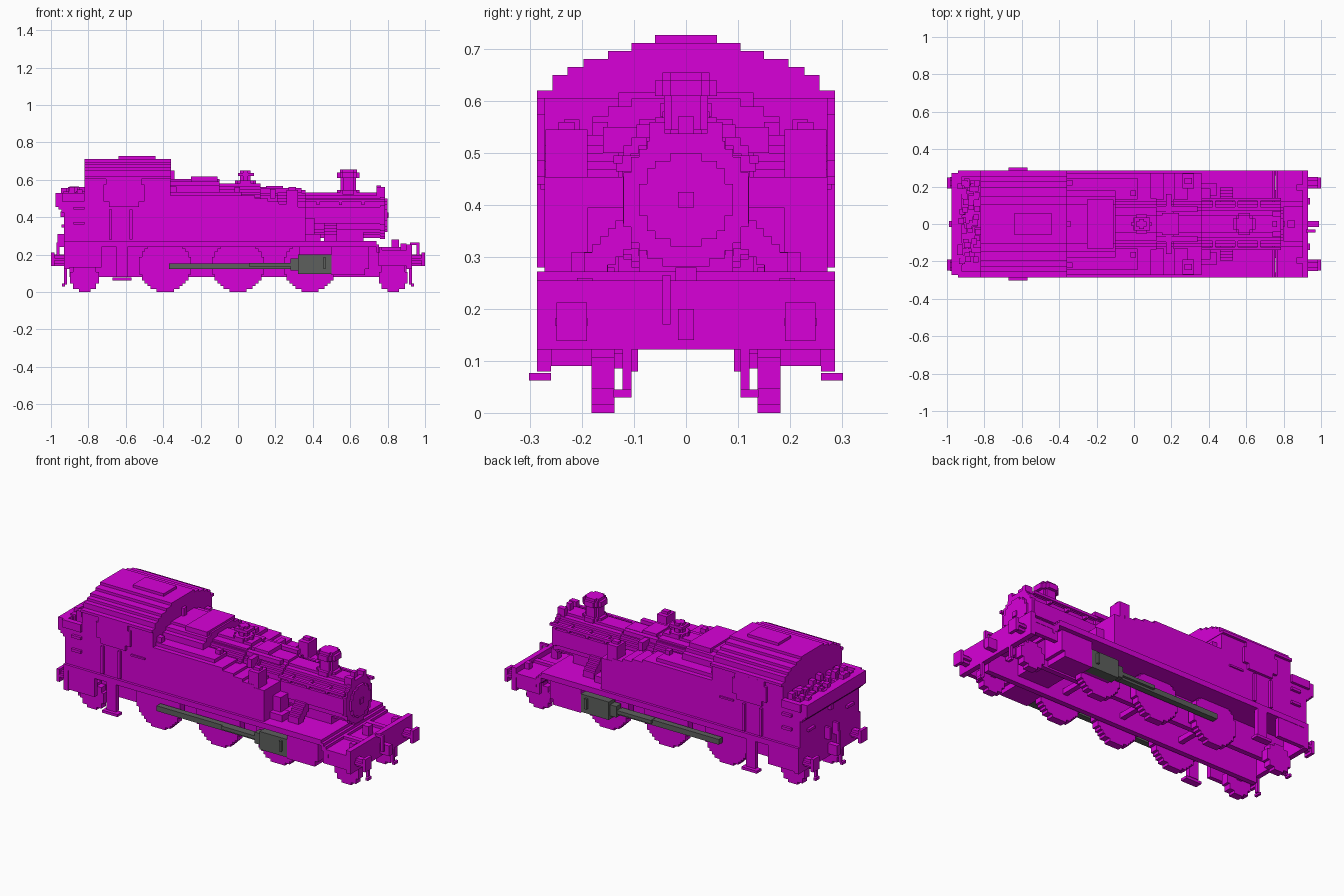
import bpy
import bmesh
import math
import random
from mathutils import Vector

STEP = .0152
random.seed(4)

default_cube = bpy.data.objects.get("Cube")
if default_cube:
    bpy.data.objects.remove(default_cube, do_unlink=True)


def make_material(name, colour):
    material = bpy.data.materials.new(name)
    material.use_nodes = True
    material.diffuse_color = colour
    material.node_tree.nodes["Principled BSDF"].inputs["Base Color"].default_value = colour
    return material


MAGENTA = make_material("magenta paint", (.69, 0, .69, 1))
GREY = make_material("dark grey metal", (.11, .115, .11, 1))


def finish(name, bm, material):
    bmesh.ops.recalc_face_normals(bm, faces=bm.faces)
    mesh = bpy.data.meshes.new(name)
    bm.to_mesh(mesh)
    bm.free()
    mesh.materials.append(material)
    part = bpy.data.objects.new(name, mesh)
    bpy.context.collection.objects.link(part)
    return part


def box(name, x, y, z, material=MAGENTA):
    """Axis-aligned block from three (low, high) ranges."""
    bm = bmesh.new()
    bmesh.ops.create_cube(bm, size=1)
    for vert in bm.verts:
        for axis, (low, high) in enumerate((x, y, z)):
            vert.co[axis] = high if vert.co[axis] > 0 else low
    return finish(name, bm, material)


def pair(name, x, y, z, material=MAGENTA):
    """The same block on both long sides."""
    box("front_" + name, x, (-y[1], -y[0]), z, material)
    box("back_" + name, x, y, z, material)


def prism(name, axis, outline, low, high, material=MAGENTA):
    """Extrude an outline of (u, v) points along an axis."""
    bm = bmesh.new()
    place = {"x": lambda u, v: (low, u, v),
             "y": lambda u, v: (u, low, v),
             "z": lambda u, v: (u, v, low)}[axis]
    face = bm.faces.new([bm.verts.new(place(u, v)) for u, v in outline])
    result = bmesh.ops.extrude_face_region(bm, geom=[face])
    offset = Vector([high - low if axis == a else 0 for a in "xyz"])
    moved = [g for g in result["geom"] if isinstance(g, bmesh.types.BMVert)]
    bmesh.ops.translate(bm, verts=moved, vec=offset)
    return finish(name, bm, material)


def stairs(rows, u_mid=0):
    """Symmetric stepped outline from (half width, bottom, top) rows."""
    right = []
    for half, bottom, top in rows:
        right += [(half, bottom), (half, top)]
    return [(u_mid + u, v) for u, v in right] + [(u_mid - u, v) for u, v in reversed(right)]


def stepped_disc(name, axis, u, v, radius, low, high, material=MAGENTA):
    """Cylinder with a blocky stair-step outline."""
    count = max(3, round(2 * radius / STEP))
    size = 2 * radius / count
    rows = []
    for i in range(count):
        bottom = -radius + i * size
        middle = bottom + size / 2
        half = math.sqrt(radius ** 2 - middle ** 2)
        half = max(size, round(half / size) * size)
        if rows and abs(rows[-1][0] - half) < size / 9:
            rows[-1][2] = v + bottom + size
        else:
            rows.append([half, v + bottom, v + bottom + size])
    return prism(name, axis, stairs(rows, u), low, high, material)


# Footplate with a stepped drop at the smokebox end, and both buffer beams
box("footplate", (-.93, .74), (-.287, .287), (.24, .272))
for i in range(3):
    box(f"footplate_step_{i}", (.74 + i * STEP, .755 + i * STEP), (-.287, .287),
        (.21 - i * STEP, .255 - i * STEP))
box("low_footplate", (.77, .93), (-.287, .287), (.2, .225))
box("smokebox_end_beam", (.9, .93), (-.287, .287), (.122, .255))
box("bunker_end_beam", (-.93, -.9), (-.287, .287), (.122, .255))

# Frames under the footplate
pair("main_frame", (-.9, .9), (.092, .122), (.08, .24))
pair("bunker_valance", (-.9, -.73), (.26, .285), (.13, .24))
pair("front_valance", (.75, .9), (.26, .285), (.14, .21))

# Wheels and axles
for side, sign in (("front", -1), ("back", 1)):
    low, high = sorted((sign * .138, sign * .182))
    for x in (-.39, 0, .385):
        stepped_disc(side + "_driving_wheel", "y", x, .14, .14, low, high)
    for x in (-.82, .83):
        stepped_disc(side + "_carrying_wheel", "y", x, .077, .077, low, high)
for x in (-.39, 0, .385):
    box("driving_axle", (x - STEP, x + STEP), (-.14, .14), (.125, .155))
for x in (-.82, .83):
    pair("axle_stub", (x - STEP, x + STEP), (.1, .14), (.085, .115))

# Cylinders, rods and the fairing ahead of them
pair("cylinder", (.32, .5), (.2, .258), (.095, .2), GREY)
pair("cylinder_front_cover", (.455, .47), (.2, .272), (.125, .185), GREY)
pair("piston_gland", (.28, .32), (.2, .245), (.115, .18), GREY)
pair("connecting_rod", (-.37, .28), (.19, .225), (.122, .153), GREY)
pair("crosshead", (.06, .28), (.2, .24), (.135, .155), GREY)
pair("cylinder_backing", (.33, .5), (.183, .2), (.095, .24))
box("cylinder_fairing", (.5, .7), (-.26, .26), (.122, .24))
pair("fairing_base", (.5, .68), (.092, .26), (.09, .122))

# Side tanks, stepping down towards the smokebox
ends = [-.36, .09, .16, .22, .29, .36]
for i in range(len(ends) - 1):
    pair("side_tank", (ends[i], ends[i + 1]), (.13, .272), (.272, .515 - i * STEP))
pair("tank_shoulder", (-.36, .02), (.13, .245), (.515, .535))
for side, y in (("front", -.23), ("back", .23)):
    stepped_disc(side + "_tank_filler", "z", .29, y, .04, .45, .545)
    box(side + "_filler_clip", (.27, .31), (y - STEP, y + STEP), (.545, .56))

# Square-shouldered firebox, tapering boiler and smokebox
firebox_rows = [(.2, .27, .53), (.18, .53, .57), (.15, .57, .59), (.105, .59, .605)]
prism("firebox", "x", stairs(firebox_rows), -.36, -.1)
for name, x, radius, middle in (("boiler_rear", (-.1, .12), .165, .415),
                                ("boiler_middle", (.12, .21), .15, .41),
                                ("boiler_front", (.21, .36), .137, .408),
                                ("smokebox", (.36, .77), .121, .41),
                                ("smokebox_ring", (.76, .785), .128, .41),
                                ("smokebox_door", (.785, .798), .09, .41)):
    stepped_disc(name, "x", 0, middle, radius, *x)
box("firebox_cover", (-.25, -.11), (-.13, .13), (.59, .617))
box("door_handle", (.79, .805), (-STEP, STEP), (.395, .425))
box("smokebox_saddle", (.49, .67), (-.09, .09), (.26, .33))
pair("boiler_handrail", (.36, .785), (.122, .14), (.48, .495))
for x in (.42, .54, .66):
    pair("handrail_post", (x, x + STEP), (.09, .135), (.465, .495))
pair("smokebox_lamp_iron", (.74, .785), (.04, .07), (.51, .56))
box("top_lamp_iron", (.74, .765), (-STEP, STEP), (.53, .57))
for i in range(6):
    y = .09 + i * STEP
    pair("steam_pipe", (.46, .53), (y, y + .03), (.33 - i * STEP, .385 - i * STEP))
pair("footplate_toolbox", (.36, .44), (.15, .22), (.27, .31))
pair("lubricator", (.36, .41), (.12, .19), (.31, .395))

# Chimney, dome and boiler-top fittings
stepped_disc("chimney_base", "z", .59, 0, .06, .52, .545)
stepped_disc("chimney", "z", .59, 0, .042, .54, .61)
stepped_disc("chimney_cap", "z", .59, 0, .06, .61, .64)
stepped_disc("chimney_rim", "z", .59, 0, .045, .64, .655)
stepped_disc("dome", "z", .04, 0, .05, .57, .595)
stepped_disc("safety_valve", "z", .04, 0, .028, .59, .65)
box("valve_cap", (.0, .085), (-.035, .035), (.62, .637))
box("top_feed", (.15, .24), (-.06, .06), (.54, .568))
pair("feed_pipe", (-.1, .34), (.065, .095), (.53, .555))
pair("feed_branch", (.17, .2), (.06, .16), (.5, .55))
pair("tank_vent", (-.02, .01), (.15, .18), (.52, .56))
box("whistle", (-.36, -.34), (-STEP, STEP), (.6, .65))
pair("tank_lifting_eye", (-.36, -.33), (.205, .235), (.53, .565))

# Cab with raised window panels, door edges and grab rails
box("cab", (-.82, -.36), (-.272, .272), (.27, .62))
window_rows = [(.08, .455, .485), (.11, .485, .575), (.095, .575, .605)]
for side, y in (("front", -.287), ("back", .272)):
    prism(side + "_cab_window", "y", stairs(window_rows, -.61), y, y + STEP)
for x in (-.69, -.58):
    pair("cab_grab_rail", (x, x + STEP), (.272, .287), (.28, .44))
pair("cab_beading", (-.5, -.41), (.272, .28), (.43, .44))

# Stepped arched roof with a sliding vent
roof_widths = (.287, .257, .257, .228, .197, .15, .105)
roof_rows = [(half, .605 + i * STEP, .605 + (i + 1) * STEP) for i, half in enumerate(roof_widths)]
prism("cab_roof", "x", stairs(roof_rows), -.82, -.357)
box("roof_vent", (-.64, -.44), (-.06, .06), (.71, .727))

# Bunker with flared top, coal and rear fittings
box("bunker", (-.93, -.82), (-.272, .272), (.27, .5))
for i in range(3):
    box("bunker_flare", (-.945 - i * STEP, -.92), (-.272, .272), (.425 + i * STEP, .53))
pair("bunker_side_lip", (-.94, -.82), (.255, .287), (.485, .53))
for i in range(60):
    x = random.uniform(-.95, -.85)
    y = random.uniform(-.245, .22)
    box("coal", (x, x + .03), (y, y + .03), (.49, random.uniform(.52, .565)))
for z in (.36, .44):
    pair("bunker_step", (-.88, -.82), (.272, .287), (z, z + STEP))
    pair("rear_bunker_step", (-.945, -.93), (.15, .21), (z - STEP, z))
box("rear_lamp_bracket", (-.95, -.93), (-STEP, STEP), (.4, .43))
pair("rear_pipe", (-.965, -.93), (.03, .045), (.24, .31))

# Footsteps below the cab
pair("step_hanger", (-.65, -.59), (.26, .287), (.08, .27))
pair("step_tread", (-.67, -.57), (.26, .302), (.062, .077))

# Buffers, couplings, hoses and guard irons at both ends
for end, sign in (("smokebox", 1), ("bunker", -1)):
    def span(low, high):
        return tuple(sorted((sign * low, sign * high)))
    for side, y in (("front", -.22), ("back", .22)):
        stepped_disc(f"{end}_{side}_buffer_stem", "x", y, .175, .023, *span(.92, .985))
        stepped_disc(f"{end}_{side}_buffer_head", "x", y, .175, .037, *span(.982, 1))
    box(end + "_coupling_hook", span(.93, .99), (-STEP, STEP), (.14, .2))
    box(end + "_hose", span(.955, .97), (-.045, -.03), (.17, .26))
    box(end + "_hose_top", span(.92, .97), (-.045, -.03), (.25, .265))
    pair(end + "_guard_iron", span(.915, .93), (.105, .122), (.04, .13))
    pair(end + "_guard_foot", span(.925, .94), (.105, .14), (.03, .045))
pair("beam_lamp_iron", (.87, .9), (.18, .21), (.22, .26))
box("center_lamp_iron", (.82, .86), (-.02, .02), (.22, .28))
